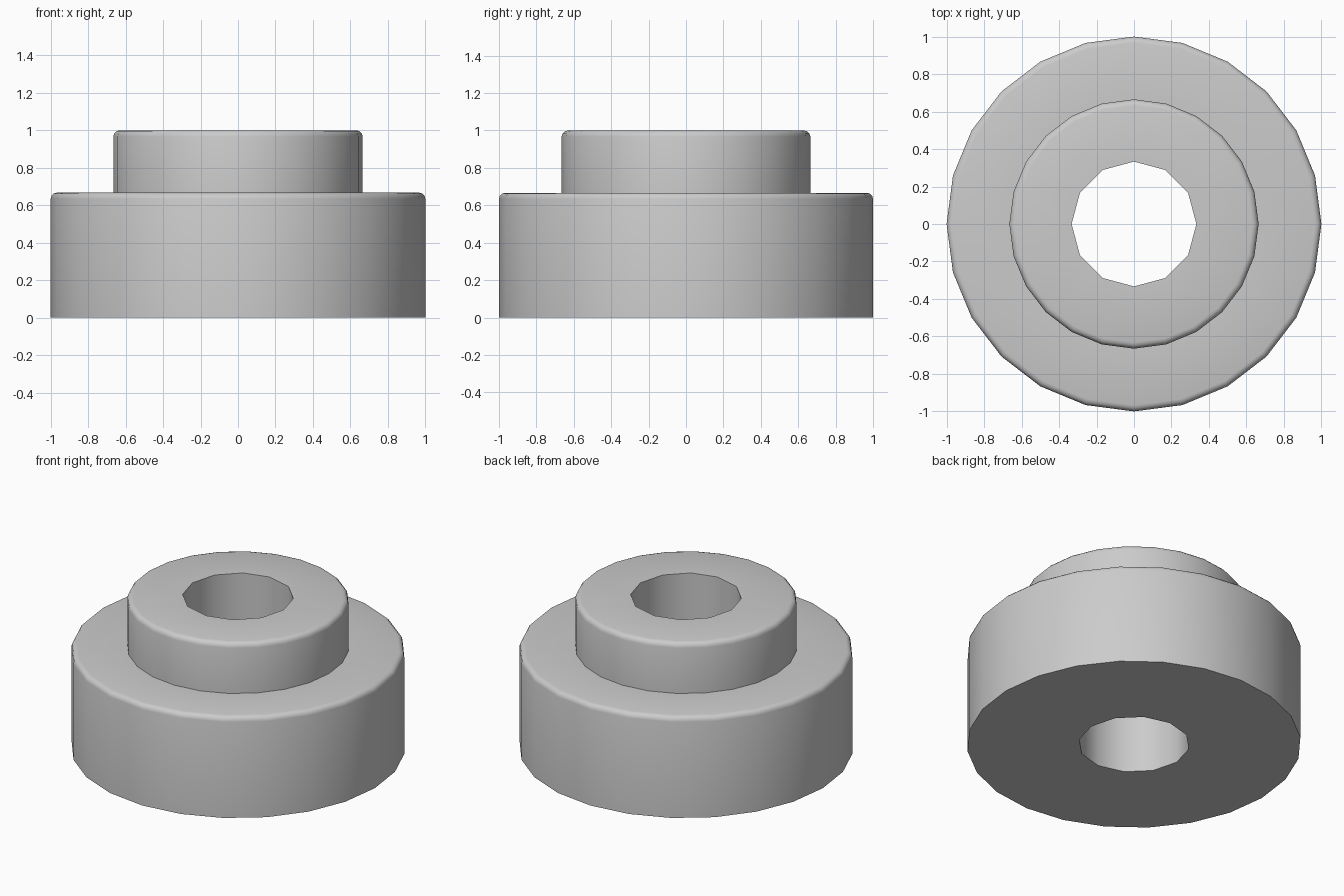
import bpy, bmesh
from math import sin, cos, pi, radians

cube = bpy.data.objects.get("Cube")
if cube:
    bpy.data.objects.remove(cube, do_unlink=True)

SIDES = 24
BASE_R, BOSS_R, HOLE_R = 1.0, 0.665, 0.333
BASE_TOP, TOP, FILLET = 0.667, 1.0, 0.033


def rounded_corner(radius, height):
    """Profile points of a rounded upper rim, from the wall to the top."""
    angles = [i * pi / 6 for i in range(4)]
    return [(radius - FILLET + FILLET * cos(a), height - FILLET + FILLET * sin(a))
            for a in angles]


def ring(bm, radius, z, count):
    return [bm.verts.new((radius * cos(2 * pi * i / count),
                          radius * sin(2 * pi * i / count), z))
            for i in range(count)]


def wall(bm, low, high):
    n = len(low)
    for i in range(n):
        j = (i + 1) % n
        bm.faces.new((low[i], low[j], high[j], high[i]))


def flat_annulus(bm, outer, inner):
    # The hole has half as many sides as the outer rim
    for i in range(len(inner)):
        j = (i + 1) % len(inner)
        bm.faces.new((outer[2 * i], outer[2 * i + 1], outer[2 * j],
                      inner[j], inner[i]))


bm = bmesh.new()

# Outer surface: wide base, shoulder and narrow boss
profile = ([(BASE_R, 0)] + rounded_corner(BASE_R, BASE_TOP)
           + [(BOSS_R, BASE_TOP)] + rounded_corner(BOSS_R, TOP))
rings = [ring(bm, r, z, SIDES) for r, z in profile]
for low, high in zip(rings, rings[1:]):
    wall(bm, low, high)

# Through hole and the flat end faces
hole_low = ring(bm, HOLE_R, 0, SIDES // 2)
hole_high = ring(bm, HOLE_R, TOP, SIDES // 2)
wall(bm, hole_high, hole_low)
flat_annulus(bm, rings[-1], hole_high)
flat_annulus(bm, rings[0], hole_low)
bmesh.ops.recalc_face_normals(bm, faces=bm.faces)

mesh = bpy.data.meshes.new("stepped_bushing")
bm.to_mesh(mesh)
bm.free()
bushing = bpy.data.objects.new("stepped_bushing", mesh)
bpy.context.collection.objects.link(bushing)

# Plain grey material
grey = bpy.data.materials.new("plain_grey")
grey.use_nodes = True
colour = (0.6, 0.6, 0.6, 1)
grey.diffuse_color = colour
grey.node_tree.nodes["Principled BSDF"].inputs["Base Color"].default_value = colour
mesh.materials.append(grey)

bpy.ops.object.select_all(action='DESELECT')
bushing.select_set(True)
bpy.context.view_layer.objects.active = bushing
bpy.ops.object.shade_smooth_by_angle(angle=radians(40))
